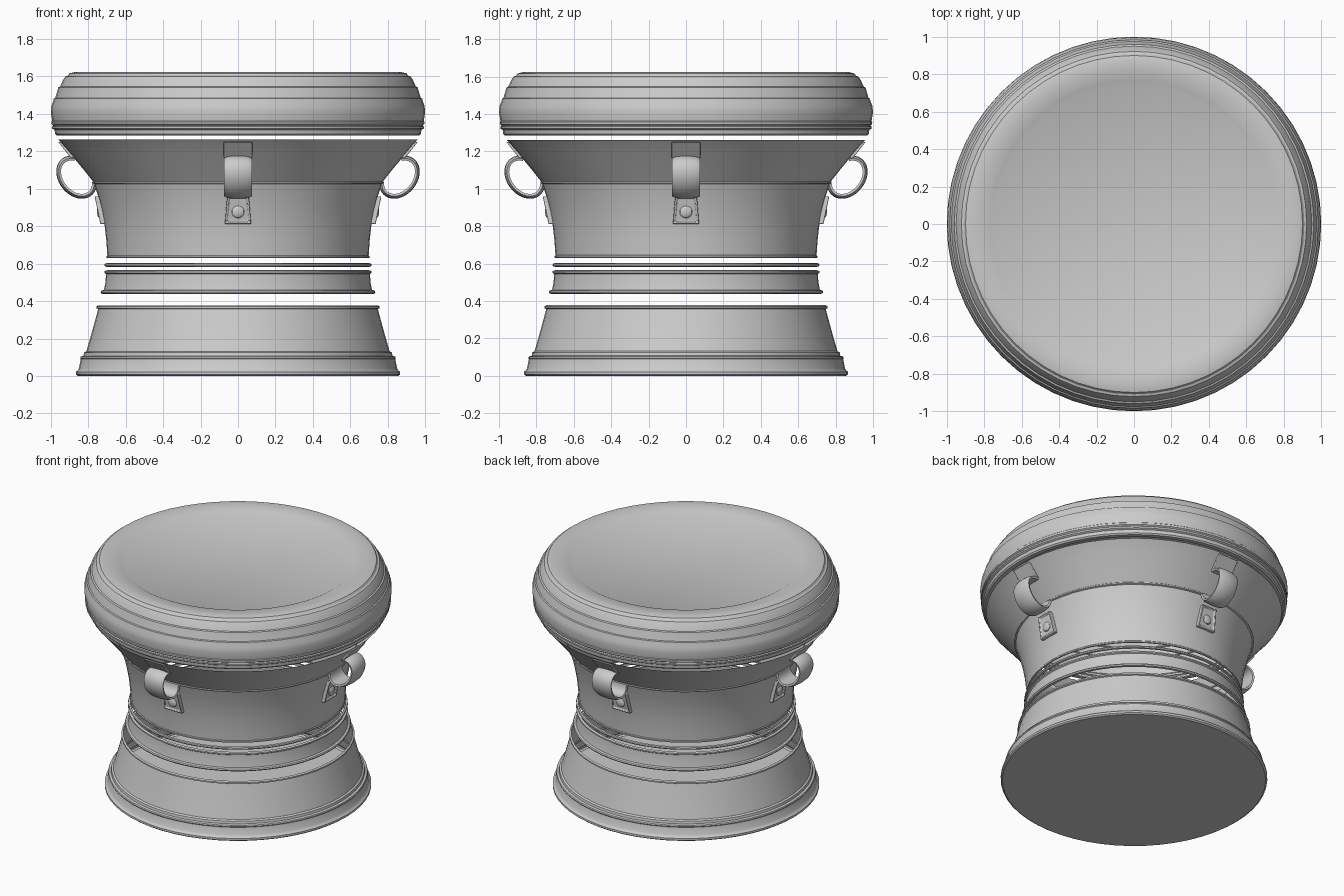
import bpy, bmesh, math
from mathutils import Matrix

if "Cube" in bpy.data.objects:
    bpy.data.objects.remove(bpy.data.objects["Cube"])

SIDES = 56


def finish(name, bm, angle=30, bevel=0.0):
    me = bpy.data.meshes.new(name)
    bm.to_mesh(me)
    bm.free()
    ob = bpy.data.objects.new(name, me)
    bpy.context.collection.objects.link(ob)
    if bevel:
        m = ob.modifiers.new("soft_edges", "BEVEL")
        m.width, m.segments, m.limit_method = bevel, 2, "ANGLE"
    bpy.ops.object.select_all(action="DESELECT")
    ob.select_set(True)
    bpy.context.view_layer.objects.active = ob
    bpy.ops.object.shade_smooth_by_angle(angle=math.radians(angle))
    return ob


def lathe(name, profile):
    """Revolve an (r, z) profile, listed from bottom to top."""
    bm = bmesh.new()
    rows = []
    for r, z in profile:
        rows.append([bm.verts.new((r * math.cos(a), r * math.sin(a), z))
                     for a in (2 * math.pi * j / SIDES for j in range(SIDES))])
    for lo, hi in zip(rows, rows[1:]):
        for j in range(SIDES):
            k = (j + 1) % SIDES
            bm.faces.new((lo[j], lo[k], hi[k], hi[j]))
    bmesh.ops.remove_doubles(bm, verts=bm.verts, dist=1e-5)
    return finish(name, bm)


def extrude(outline, half):
    """Extrude an (r, z) outline sideways by +-half."""
    bm = bmesh.new()
    f = bm.faces.new([bm.verts.new((r, -half, z)) for r, z in outline])
    ext = bmesh.ops.extrude_face_region(bm, geom=[f])["geom"]
    bmesh.ops.translate(bm, vec=(0, 2 * half, 0),
                        verts=[v for v in ext if isinstance(v, bmesh.types.BMVert)])
    bmesh.ops.recalc_face_normals(bm, faces=bm.faces)
    return bm


# Drum body, as separate bands with open gaps between them
lathe("foot", [
    (0, 0), (0.855, 0), (0.866, 0.008), (0.866, 0.022), (0.856, 0.03), (0.85, 0.04),
    (0.84, 0.09), (0.843, 0.096), (0.84, 0.104), (0.825, 0.108), (0.822, 0.125),
    (0.81, 0.132), (0.79, 0.2), (0.768, 0.28), (0.747, 0.357),
    (0.757, 0.362), (0.757, 0.372), (0.745, 0.378)])
lathe("lower_band", [
    (0.715, 0.438), (0.73, 0.44), (0.734, 0.448), (0.73, 0.456), (0.716, 0.46),
    (0.708, 0.5), (0.705, 0.545), (0.714, 0.551), (0.714, 0.56), (0.7, 0.565)])
lathe("thin_ring", [
    (0.7, 0.583), (0.711, 0.586), (0.714, 0.593), (0.711, 0.6), (0.7, 0.603)])
lathe("waist", [
    (0.695, 0.63), (0.702, 0.632), (0.702, 0.64), (0.698, 0.645), (0.703, 0.72),
    (0.712, 0.8), (0.727, 0.88), (0.747, 0.96), (0.768, 1.025),
    (0.778, 1.029), (0.779, 1.036), (0.775, 1.04),
    (0.835, 1.115), (0.9, 1.193), (0.948, 1.25), (0.96, 1.262)])
lathe("drum_head", [
    (0.94, 1.284), (0.968, 1.284), (0.977, 1.293), (0.98, 1.315), (0.992, 1.322),
    (0.993, 1.333), (0.986, 1.338), (0.995, 1.345), (0.996, 1.358), (0.992, 1.362),
    (1.0, 1.41), (0.996, 1.445), (0.986, 1.47), (0.984, 1.482), (0.976, 1.486),
    (0.963, 1.53), (0.96, 1.542), (0.95, 1.546), (0.935, 1.58), (0.922, 1.6),
    (0.91, 1.604), (0.9, 1.617), (0.87, 1.624), (0.83, 1.62), (0.765, 1.614),
    (0.75, 1.606), (0, 1.606)])

# Four sets of handles, repeated every quarter turn
C, TILT = (0.862, 1.062), math.radians(51)


def loop_point(t, long, short):
    u, v = long * math.cos(t), short * math.sin(t)
    return (C[0] + u * math.cos(TILT) + v * math.sin(TILT),
            C[1] + u * math.sin(TILT) - v * math.cos(TILT))


N = 28
arc = [math.radians(-42 + 264 * i / N) for i in range(N + 1)]

for q, side in enumerate(("right", "back", "left", "front")):
    turn = Matrix.Rotation(q * math.pi / 2, 4, "Z")

    # Broad curved band, with a slightly domed outer face
    bm = bmesh.new()
    rows = []
    for t in arc:
        section = [(-0.072, 0.026), (-0.076, 0.014), (-0.05, 0.003), (0, 0),
                   (0.05, 0.003), (0.076, 0.014), (0.072, 0.026)]
        row = []
        for y, d in section:
            r, z = loop_point(t, 0.126 - d, 0.096 - d)
            row.append(bm.verts.new((r, y, z)))
        rows.append(row)
    for a, b in zip(rows, rows[1:]):
        for j in range(7):
            k = (j + 1) % 7
            bm.faces.new((a[j], a[k], b[k], b[j]))
    bmesh.ops.recalc_face_normals(bm, faces=bm.faces)
    finish(side + "_handle", bm, 40).matrix_world = turn

    # Upper strap lying on the flared wall
    bm = extrude([(0.872, 1.165), (0.945, 1.25), (0.96, 1.25), (0.893, 1.165)], 0.078)
    finish(side + "_strap", bm, bevel=0.004).matrix_world = turn

    # Lower tag with a recessed panel and raised stud
    bm = extrude([(0.705, 0.812), (0.735, 0.96), (0.766, 0.96), (0.735, 0.812)], 0.07)
    for v in bm.verts:
        if v.co.z > 0.9:
            v.co.y *= 0.83
    bm.normal_update()
    outer = max(bm.faces, key=lambda f: f.normal.x)
    bmesh.ops.inset_region(bm, faces=[outer], thickness=0.014, depth=0)
    bmesh.ops.inset_region(bm, faces=[outer], thickness=0.005, depth=-0.009)
    finish(side + "_tag", bm, bevel=0.004).matrix_world = turn

    bm = bmesh.new()
    bmesh.ops.create_uvsphere(bm, u_segments=14, v_segments=8, radius=1)
    bmesh.ops.transform(bm, verts=bm.verts, matrix=Matrix.Translation((0.74, 0, 0.878))
                        @ Matrix.Diagonal((0.014, 0.034, 0.034, 1)))
    finish(side + "_stud", bm).matrix_world = turn
